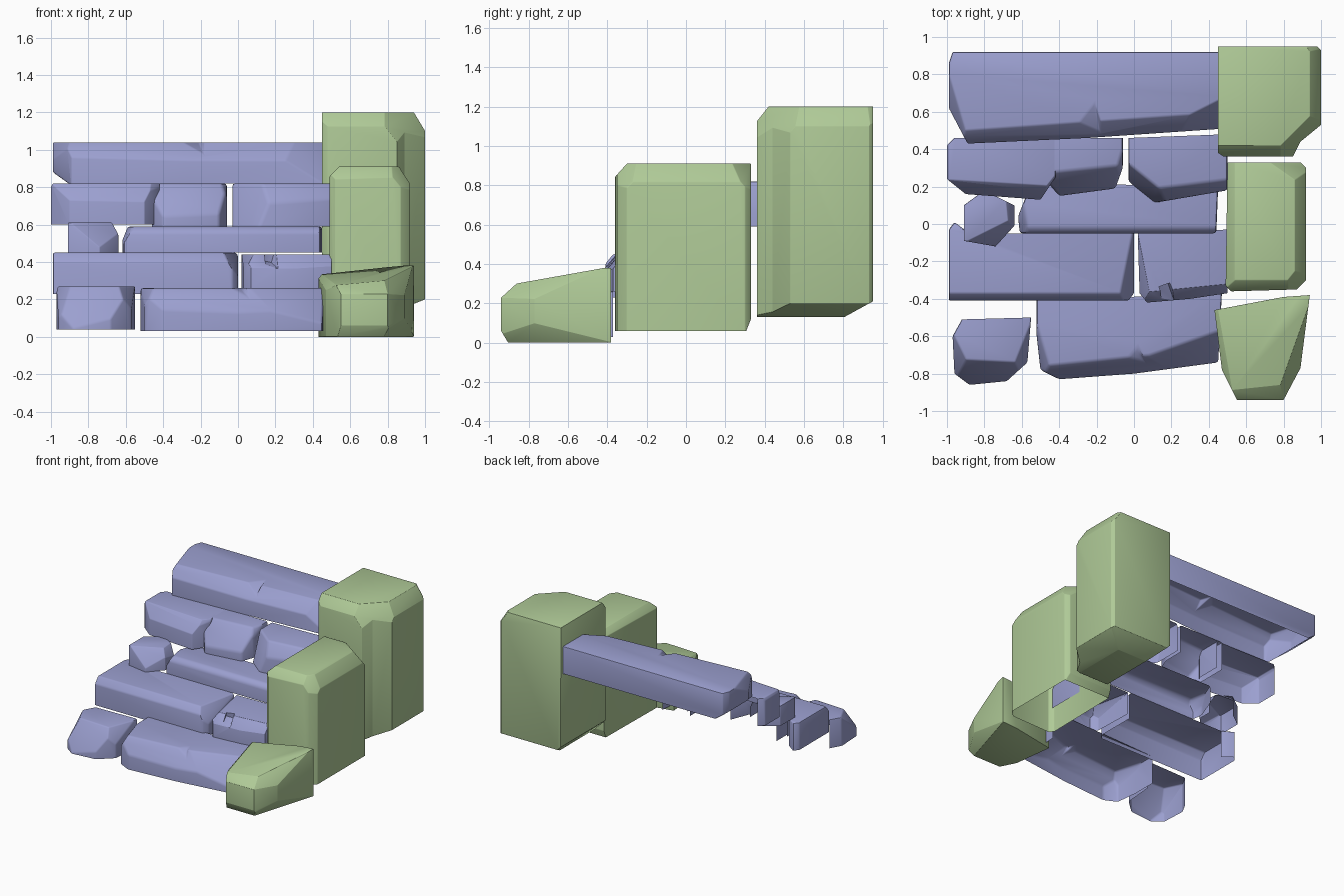
import bpy
import bmesh
from mathutils import Vector, Euler

cube = bpy.data.objects.get("Cube")
if cube:
    bpy.data.objects.remove(cube, do_unlink=True)


def material(name, rgb):
    m = bpy.data.materials.new(name)
    m.use_nodes = True
    m.diffuse_color = (*rgb, 1)
    m.node_tree.nodes["Principled BSDF"].inputs["Base Color"].default_value = (*rgb, 1)
    return m


PURPLE = material("lavender stone", (0.33, 0.35, 0.63))
GREEN = material("sage green stone", (0.43, 0.59, 0.31))
BACK, BOTTOM = Vector((0, 1, 0)), Vector((0, 0, -1))


def chip_off(bm, point, normal):
    """Slice a corner away and cap the cut."""
    bmesh.ops.bisect_plane(bm, geom=bm.verts[:] + bm.edges[:] + bm.faces[:], dist=1e-5,
                           plane_co=point, plane_no=Vector(normal).normalized(), clear_outer=True)
    rim = [e for e in bm.edges if e.is_boundary]
    if rim:
        bmesh.ops.holes_fill(bm, edges=rim, sides=0)


def cut_notch(obj, centre, size, turn):
    """Carve a broken nick out of a closed stone."""
    bpy.ops.mesh.primitive_cube_add(size=1, location=centre, rotation=Euler(turn))
    cutter = bpy.context.object
    cutter.scale = size
    cutter.hide_render = True
    mod = obj.modifiers.new("notch", "BOOLEAN")
    mod.operation, mod.object, mod.solver = "DIFFERENCE", cutter, "EXACT"
    bpy.context.view_layer.objects.active = obj
    bpy.ops.object.modifier_apply(modifier=mod.name)
    bpy.data.objects.remove(cutter, do_unlink=True)


def stone(name, mat, outline, z0, z1, chips=(), hollow=(), notch=None, soft=0.015):
    """Extrude a footprint, chip it, open hidden sides, then soften the edges."""
    bm = bmesh.new()
    base = bm.faces.new([bm.verts.new((x, y, z0)) for x, y in outline])
    top = bmesh.ops.extrude_face_region(bm, geom=[base], use_keep_orig=True)
    bmesh.ops.translate(bm, vec=(0, 0, z1 - z0),
                        verts=[v for v in top["geom"] if isinstance(v, bmesh.types.BMVert)])
    bmesh.ops.recalc_face_normals(bm, faces=bm.faces)
    for point, normal in chips:
        chip_off(bm, point, normal)
    bmesh.ops.recalc_face_normals(bm, faces=bm.faces)
    me = bpy.data.meshes.new(name)
    bm.to_mesh(me)
    obj = bpy.data.objects.new(name, me)
    bpy.context.collection.objects.link(obj)
    if notch:
        cut_notch(obj, *notch)
    bm.clear()
    bm.from_mesh(obj.data)
    bm.normal_update()
    gone = [f for f in bm.faces if any(f.normal.dot(d) > 0.85 for d in hollow)]
    bmesh.ops.delete(bm, geom=gone, context="FACES")
    sharp = [e for e in bm.edges if e.is_manifold and e.calc_face_angle(0) > 0.3]
    bmesh.ops.bevel(bm, geom=sharp, offset=soft, segments=2, profile=0.5,
                    affect="EDGES", clamp_overlap=True)
    bm.to_mesh(obj.data)
    bm.free()
    obj.data.materials.clear()
    obj.data.materials.append(mat)
    bpy.ops.object.select_all(action="DESELECT")
    obj.select_set(True)
    bpy.context.view_layer.objects.active = obj
    bpy.ops.object.shade_smooth_by_angle(angle=0.6)


SHELL = (BACK, BOTTOM)

# Top step, one long slab
stone("top_step", PURPLE,
      [(-.89, .43), (-.25, .46), (.48, .51), (.48, .92), (-.97, .92), (-.99, .86), (-.99, .62)],
      .82, 1.04,
      [((-.2, .55, 1.04), (.07, -1, .9)), ((.25, .56, 1.04), (.5, -1, .7)),
       ((-.99, .6, .88), (-1, 0, -1.4)), ((-.96, .7, 1.04), (-1, -.3, .6))],
      (BOTTOM,), ((-.22, .49, 1.06), (.12, .36, .12), (.4, .3, .3)))

# Second step, three stones
stone("second_step_left", PURPLE,
      [(-1, .24), (-.9, .16), (-.5, .13), (-.42, .25), (-.42, .45), (-.96, .46), (-1, .42)],
      .6, .82,
      [((-.7, .22, .82), (-.06, -1, .8)), ((-.47, .2, .82), (1, -.8, .5)),
       ((-.99, .3, .82), (-1, 0, .5))], SHELL)
stone("second_step_middle", PURPLE,
      [(-.46, .22), (-.4, .15), (-.1, .19), (-.06, .3), (-.06, .46), (-.46, .46)],
      .59, .82,
      [((-.3, .29, .82), (.1, -1, .75)), ((-.09, .3, .82), (1, -.3, .5))], SHELL)
stone("second_step_right", PURPLE,
      [(-.03, .2), (.09, .11), (.5, .18), (.5, .48), (-.03, .46)],
      .59, .82,
      [((.2, .2, .82), (.12, -1, .7)), ((.07, .24, .82), (-.8, -1, .4))], SHELL)

# Third step, small block and long slab
stone("third_step_left", PURPLE,
      [(-.91, -.09), (-.74, -.12), (-.64, -.01), (-.64, .1), (-.8, .18), (-.91, .1)],
      .45, .61,
      [((-.75, -.02, .61), (.5, -1, .8)), ((-.68, .08, .61), (1, .1, .5))], SHELL)
stone("third_step_right", PURPLE,
      [(-.61, -.05), (.44, -.05), (.45, .2), (-.55, .22), (-.62, .04)],
      .45, .59,
      [((0, -.02, .59), (0, -1, 1)), ((-.59, .1, .59), (-1, -.2, .6))], SHELL)

# Fourth step
stone("fourth_step_left", PURPLE,
      [(-.99, -.41), (-.03, -.41), (0, -.37), (0, -.05), (-.88, -.05), (-.96, .01), (-.99, -.03)],
      .23, .45,
      [((0, -.37, .45), (0, -1, .8)), ((-.04, -.2, .45), (1, -.2, .6))], SHELL)
stone("fourth_step_right", PURPLE,
      [(.03, -.37), (.07, -.42), (.3, -.4), (.5, -.37), (.5, -.03), (.02, -.05)],
      .26, .44,
      [((.2, -.35, .44), (.1, -1, .8)), ((.05, -.2, .44), (-1, -.2, .7))], SHELL,
      ((.2, -.42, .43), (.06, .2, .12), (.3, .2, .4)))

# Bottom step
stone("bottom_step_left", PURPLE,
      [(-.96, -.8), (-.88, -.86), (-.68, -.84), (-.57, -.74), (-.55, -.5), (-.92, -.51), (-.97, -.6)],
      .04, .27,
      [((-.8, -.73, .27), (-.05, -1, .6)), ((-.62, -.7, .27), (1, -.4, .55)),
       ((-.92, -.68, .27), (-1, -.5, .6))], SHELL)
stone("bottom_step_right", PURPLE,
      [(-.5, -.78), (-.4, -.83), (0, -.8), (.45, -.74), (.47, -.37), (-.52, -.41), (-.52, -.6)],
      .03, .26,
      [((-.3, -.74, .26), (.1, -1, .7)), ((-.5, -.6, .26), (-1, -.3, .6)),
       ((.2, -.66, .26), (.35, -1, .9))], SHELL,
      ((.02, -.78, .27), (.12, .24, .1), (.5, .2, .5)))

# Side wall, three boulders rising to the back
stone("tall_wall_stone", GREEN,
      [(.45, .38), (.48, .36), (.85, .36), (.89, .44), (1, .53), (1, .93), (.98, .95), (.45, .95)],
      .13, 1.2,
      [((.6, .42, 1.2), (0, -1, .8)), ((.94, .7, 1.2), (1, 0, .6)),
       ((.9, .52, 1.18), (1, -1, .8)), ((.97, .9, 1.18), (1, .7, .7)),
       ((.7, .95, .21), (0, .55, -1)), ((1, .7, .2), (.4, 0, -1)),
       ((.45, .6, .24), (-1, 0, -1))], soft=.025)
stone("middle_wall_stone", GREEN,
      [(.49, -.33), (.52, -.36), (.87, -.35), (.92, -.3), (.92, .3), (.89, .33), (.5, .33)],
      .06, .91,
      [((.6, -.3, .91), (0, -1, .9)), ((.86, 0, .91), (1, 0, .65)),
       ((.54, 0, .91), (-1, 0, 1)), ((.87, -.25, .9), (1, -.8, .8)),
       ((.84, .25, .91), (.7, 1, .9)), ((.7, .33, .12), (0, 1, -.4))],
      (BOTTOM,), soft=.025)
stone("low_wall_stone", GREEN,
      [(.43, -.46), (.47, -.78), (.55, -.94), (.8, -.94), (.89, -.77), (.94, -.38), (.8, -.39)],
      0, .38,
      [((.7, -.42, .36), (-.08, -.15, 1)), ((.7, -.85, .31), (0, -1, 1.1)),
       ((.5, -.7, .31), (-1, -.3, .9)), ((.83, -.75, .31), (1, -.5, .8)),
       ((.7, -.94, .06), (0, -1, -.6)), ((.9, -.6, .04), (1, -.3, -.7))], soft=.025)
